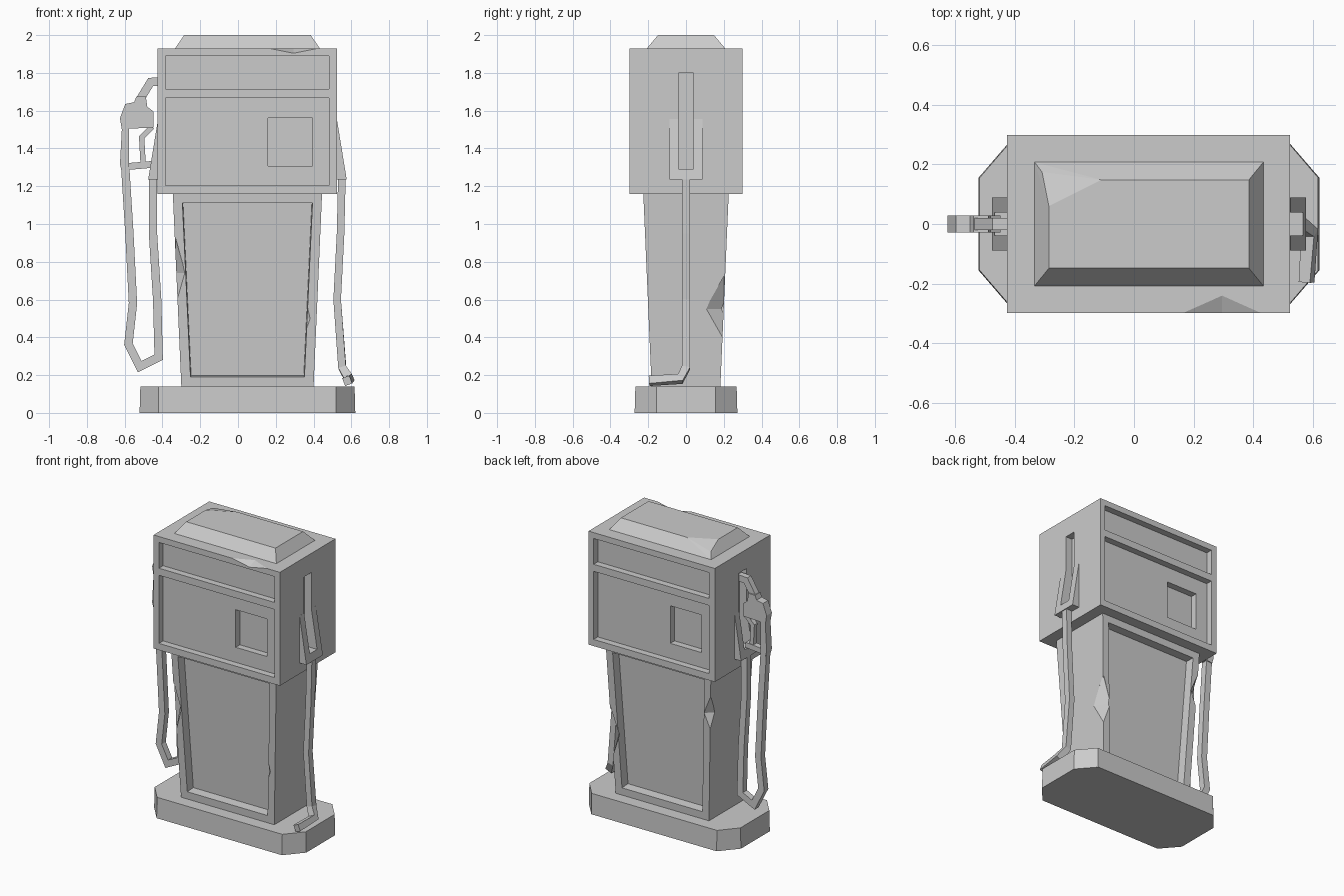
import bpy, bmesh
from mathutils import Vector

if "Cube" in bpy.data.objects:
    bpy.data.objects.remove(bpy.data.objects["Cube"])

CX = 0.05  # centre line of the cabinet


def finish(name, bm):
    bmesh.ops.recalc_face_normals(bm, faces=bm.faces[:])
    me = bpy.data.meshes.new(name)
    bm.to_mesh(me)
    bm.free()
    ob = bpy.data.objects.new(name, me)
    bpy.context.collection.objects.link(ob)
    return ob


def hull(name, pts):
    bm = bmesh.new()
    for p in pts:
        bm.verts.new(p)
    bmesh.ops.convex_hull(bm, input=bm.verts[:])
    bmesh.ops.dissolve_limit(bm, angle_limit=0.01, verts=bm.verts[:], edges=bm.edges[:])
    return finish(name, bm)


def rect(cx, hx, hy, z):
    return [(cx + sx * hx, sy * hy, z) for sx in (-1, 1) for sy in (-1, 1)]


def box(name, x, y, z):
    return hull(name, [(a, b, c) for a in x for b in y for c in z])


def chip(c, r):
    """Octahedron used to knock a dent out of an edge."""
    pts = []
    for i in range(3):
        for s in (-1, 1):
            p = Vector(c)
            p[i] += s * r[i]
            pts.append(p)
    return hull("dent_cutter", pts)


def cut(ob, cutter, keep=False):
    m = ob.modifiers.new("cut", 'BOOLEAN')
    m.operation, m.solver, m.object = 'DIFFERENCE', 'EXACT', cutter
    bpy.context.view_layer.objects.active = ob
    bpy.ops.object.modifier_apply(modifier=m.name)
    if not keep:
        bpy.data.objects.remove(cutter)


def sweep(name, pts, hw, hy):
    """Mitred rectangular tube along a path."""
    pts = [Vector(p) for p in pts]
    bm = bmesh.new()
    side, rings = Vector((0, 1, 0)), []
    for i, p in enumerate(pts):
        a = (p - pts[i - 1]).normalized() if i else (pts[1] - p).normalized()
        b = (pts[i + 1] - p).normalized() if i < len(pts) - 1 else a
        t = (a + b).normalized()
        side = (side - t * side.dot(t)).normalized()
        up = t.cross(side) * hw / max(t.dot(a), 0.6)
        rings.append([bm.verts.new(p + side * hy * s + up * u)
                      for s, u in ((-1, -1), (1, -1), (1, 1), (-1, 1))])
    for r, q in zip(rings, rings[1:]):
        for k in range(4):
            bm.faces.new((r[k], r[k - 1], q[k - 1], q[k]))
    bm.faces.new(rings[0])
    bm.faces.new(rings[-1])
    return finish(name, bm)


def prism(name, xz, hy):
    bm = bmesh.new()
    f = bm.faces.new([bm.verts.new((x, -hy, z)) for x, z in xz])
    ext = bmesh.ops.extrude_face_region(bm, geom=[f])["geom"]
    bmesh.ops.translate(bm, vec=(0, 2 * hy, 0),
                        verts=[v for v in ext if isinstance(v, bmesh.types.BMVert)])
    return finish(name, bm)


# Base plinth with clipped corners
hull("base", [p for z, k in ((0, 0), (0.14, 0.004))
              for p in rect(CX, 0.571 - k, 0.155, z) + rect(CX, 0.47, 0.272 - k, z)])

# Tapered lower cabinet with a recessed panel front and back
lower = hull("lower_cabinet", rect(CX, 0.35, 0.182, 0.14) + rect(CX, 0.395, 0.226, 1.16))
bm = bmesh.new()
bm.from_mesh(lower.data)
bm.normal_update()
faces = [f for f in bm.faces if abs(f.normal.y) > 0.9]
bmesh.ops.inset_individual(bm, faces=faces, thickness=0.07)
bmesh.ops.inset_individual(bm, faces=faces, thickness=0.005, depth=-0.06)
bm.to_mesh(lower.data)
bm.free()
# Dents in its corners and panel rim
for c, r in (((-0.33, -0.21, 0.74), (0.05, 0.06, 0.2)),
             ((-0.335, 0.215, 0.88), (0.05, 0.05, 0.13)),
             ((0.42, 0.2, 0.55), (0.06, 0.095, 0.19)),
             ((0.345, -0.2, 0.5), (0.04, 0.03, 0.14))):
    cut(lower, chip(c, r))

# Upper cabinet: display strip, main panel and window, same on both faces by half turn
upper = box("upper_cabinet", (-0.425, 0.523), (-0.298, 0.298), (1.16, 1.93))
for s in (-1, 1):
    for x0, x1, z0, z1, d0, d1 in ((-0.435, 0.432, 1.715, 1.89, -0.1, 0.045),
                                   (-0.435, 0.432, 1.205, 1.667, -0.1, 0.045),
                                   (0.11, 0.345, 1.307, 1.562, -0.1, 0.09)):
        cut(upper, box("panel_cutter", (CX - s * x0, CX - s * x1),
                       (s * (0.298 - d0), s * (0.298 - d1)), (z0, z1)))
cut(upper, chip((0.295, -0.298, 1.93), (0.13, 0.058, 0.026)))

# Nozzle holsters: wedge with a slot running up into the cabinet side
for s, side in ((-1, "left"), (1, "right")):
    xo = CX + s * 0.4735
    holster = prism(side + "_holster", [(xo - s * 0.002, 1.235), (xo + s * 0.052, 1.235),
                                        (xo, 1.555), (xo - s * 0.002, 1.555)], 0.088)
    slot = box("slot_cutter", (xo - s * 0.05, xo + s * 0.2), (-0.039, 0.039), (1.29, 1.80))
    cut(upper, slot, keep=True)
    cut(holster, slot)

# Roof cap with one crushed corner
hull("roof_cap", rect(CX, 0.383, 0.207, 1.93) + rect(CX, 0.335, 0.148, 2.0)[:1]
     + rect(CX, 0.335, 0.148, 2.0)[2:]
     + [(-0.285, 0.06, 2.0), (-0.11, 0.148, 2.0), (-0.308, 0.174, 1.965)])

# Hoses
sweep("left_hose", [(-0.45, 0, 1.25), (-0.45, 0, 0.95), (-0.428, 0, 0.6), (-0.42, 0, 0.295),
                    (-0.52, 0, 0.245), (-0.58, 0, 0.365), (-0.556, 0, 0.58),
                    (-0.575, 0, 0.95), (-0.597, 0, 1.3)], 0.022, 0.022)
sweep("right_hose", [(0.55, 0, 1.25), (0.543, 0, 0.95), (0.525, 0, 0.6), (0.552, 0, 0.24),
                     (0.588, -0.03, 0.18), (0.578, -0.195, 0.17)], 0.02, 0.022)

# Hanging nozzle: spout, grip and trigger guard
sweep("nozzle_spout", [(-0.40, 0, 1.755), (-0.462, 0, 1.752), (-0.515, 0, 1.665)], 0.022, 0.02)
prism("nozzle_grip", [(-0.538, 1.675), (-0.55, 1.645), (-0.597, 1.635), (-0.625, 1.56),
                      (-0.615, 1.5), (-0.625, 1.315), (-0.615, 1.28), (-0.578, 1.285),
                      (-0.578, 1.505), (-0.447, 1.51), (-0.447, 1.595), (-0.48, 1.62),
                      (-0.488, 1.675)], 0.028)
sweep("nozzle_guard", [(-0.60, 0, 1.303), (-0.46, 0, 1.315)], 0.018, 0.02)
sweep("nozzle_trigger", [(-0.455, 0, 1.515), (-0.51, 0, 1.46), (-0.502, 0, 1.31)], 0.014, 0.016)
